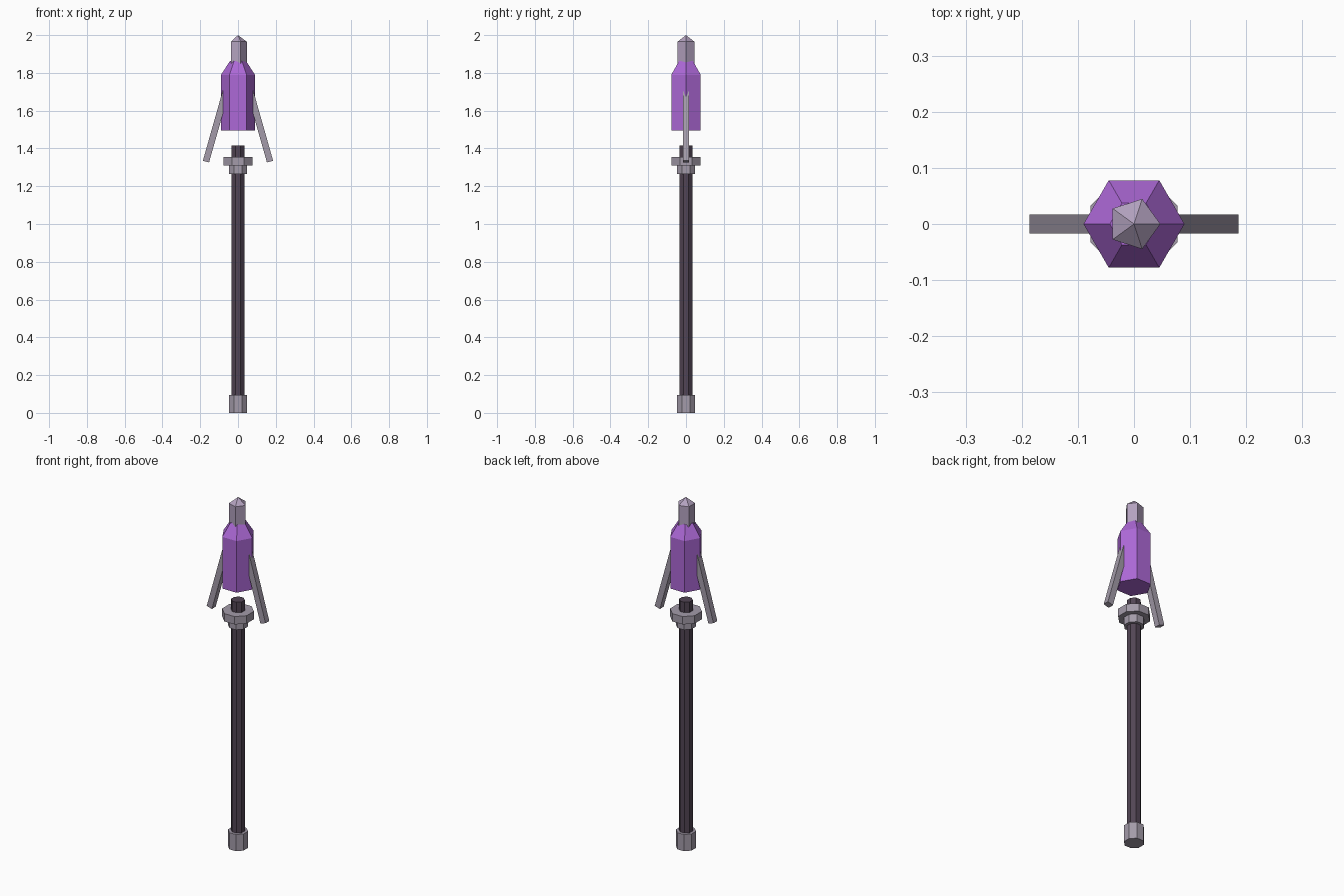
import bpy, bmesh, math
from mathutils import Vector

if "Cube" in bpy.data.objects:
    bpy.data.objects.remove(bpy.data.objects["Cube"])


def material(name, rgb):
    m = bpy.data.materials.new(name)
    m.diffuse_color = (*rgb, 1)
    m.use_nodes = True
    m.node_tree.nodes["Principled BSDF"].inputs["Base Color"].default_value = m.diffuse_color
    return m


METAL = material("grey metal", (0.37, 0.33, 0.40))
TIP = material("pale lavender", (0.45, 0.36, 0.52))
PURPLE = material("purple crystal", (0.42, 0.14, 0.68))
DARK = material("dark shaft", (0.085, 0.06, 0.09))


def finish(name, bm, mat):
    bmesh.ops.recalc_face_normals(bm, faces=bm.faces)
    mesh = bpy.data.meshes.new(name)
    bm.to_mesh(mesh)
    bm.free()
    mesh.materials.append(mat)
    ob = bpy.data.objects.new(name, mesh)
    bpy.context.collection.objects.link(ob)
    return ob


def lathe(name, sides, profile, mat, turn=0.0):
    """Faceted solid from (radius, height) rings; a zero radius makes a point."""
    bm = bmesh.new()
    rings = []
    for r, z in profile:
        n = sides if r > 0 else 1
        rings.append([bm.verts.new((r * math.cos(turn + math.tau * i / sides),
                                    r * math.sin(turn + math.tau * i / sides), z))
                      for i in range(n)])
    for a, b in zip(rings, rings[1:]):
        for i in range(sides):
            j = (i + 1) % sides
            bm.faces.new((a[i], a[j], b[0]) if len(b) == 1 else (a[i], a[j], b[j], b[i]))
    bm.faces.new(rings[0])
    if len(rings[-1]) > 1:
        bm.faces.new(rings[-1])
    return finish(name, bm, mat)


# Shaft with its foot cap and stepped collar
EIGHTH = math.pi / 8
lathe("shaft", 8, [(0.036, 0.003), (0.036, 1.415)], DARK, EIGHTH)
lathe("foot_cap", 8, [(0.053, 0), (0.053, 0.095)], METAL, EIGHTH)
lathe("lower_collar", 8, [(0.053, 1.265), (0.053, 1.312)], METAL, EIGHTH)
lathe("upper_collar", 8, [(0.084, 1.31), (0.084, 1.355)], METAL, EIGHTH)

# Floating six-sided crystal and five-sided point
lathe("crystal", 6, [(0.09, 1.495), (0.09, 1.79), (0.043, 1.862)], PURPLE)
lathe("crystal_tip", 5, [(0.047, 1.85), (0.047, 1.965), (0, 2.0)], TIP)


# Slanted prongs running down and out from the crystal
def prong(name, side):
    bm = bmesh.new()
    up = Vector((-0.273, 0, 0.962))
    inward = Vector((-0.962, 0, -0.273))
    foot = Vector((0.186, 0, 1.335))
    ends = []
    for along in (0, 0.40):
        ring = []
        for depth, y in ((0, -0.017), (0, 0.017), (0.034, 0.017), (0.034, -0.017)):
            p = foot + up * along + inward * depth
            ring.append(bm.verts.new((side * p.x, y, p.z)))
        bm.faces.new(ring)
        ends.append(ring)
    for i in range(4):
        j = (i + 1) % 4
        bm.faces.new((ends[0][i], ends[0][j], ends[1][j], ends[1][i]))
    return finish(name, bm, METAL)


prong("left_prong", -1)
prong("right_prong", 1)
